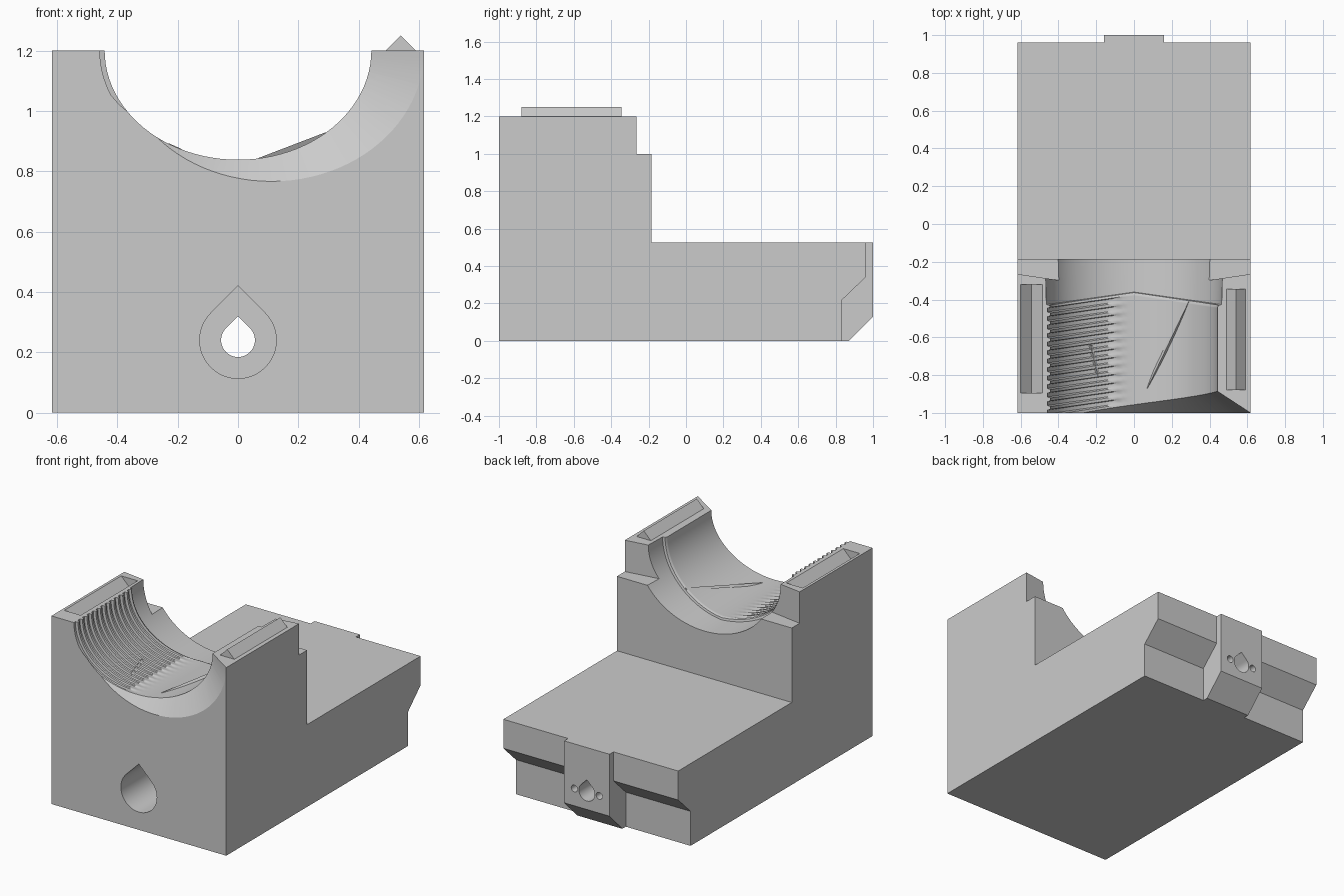
import bpy, bmesh
from math import sin, cos, pi, radians, sqrt

if "Cube" in bpy.data.objects:
    bpy.data.objects.remove(bpy.data.objects["Cube"], do_unlink=True)

grey = bpy.data.materials.new("plain grey")
grey.use_nodes = True
grey.diffuse_color = (0.6, 0.6, 0.6, 1)
grey.node_tree.nodes["Principled BSDF"].inputs["Base Color"].default_value = (0.6, 0.6, 0.6, 1)


def loft(name, rings):
    """Closed solid through rings with equal point counts."""
    bm = bmesh.new()
    rows = [[bm.verts.new(p) for p in ring] for ring in rings]
    n = len(rows[0])
    for a, b in zip(rows, rows[1:]):
        for i in range(n):
            j = (i + 1) % n
            bm.faces.new((a[i], a[j], b[j], b[i]))
    bm.faces.new(rows[0])
    bm.faces.new(rows[-1])
    bmesh.ops.recalc_face_normals(bm, faces=bm.faces)
    mesh = bpy.data.meshes.new(name)
    bm.to_mesh(mesh)
    bm.free()
    mesh.materials.append(grey)
    ob = bpy.data.objects.new(name, mesh)
    bpy.context.collection.objects.link(ob)
    return ob


def along_x(name, profile, x0, x1):
    return loft(name, [[(x, y, z) for y, z in profile] for x in (x0, x1)])


def along_y(name, profile, y0, y1):
    return loft(name, [[(x, y, z) for x, z in profile] for y in (y0, y1)])


def combine(ob, other, operation="DIFFERENCE"):
    other.hide_render = True
    mod = ob.modifiers.new("cut", "BOOLEAN")
    mod.operation, mod.object, mod.solver = operation, other, "EXACT"
    graph = bpy.context.evaluated_depsgraph_get()
    mesh = bpy.data.meshes.new_from_object(ob.evaluated_get(graph))
    ob.modifiers.clear()
    ob.data = mesh
    bpy.data.objects.remove(other, do_unlink=True)


def circle(cx, cz, r, n=24):
    return [(cx + r * cos(2 * pi * i / n), cz + r * sin(2 * pi * i / n)) for i in range(n)]


def teardrop(cz, r, n=36):
    arc = [radians(135 + 270 * i / n) for i in range(n + 1)]
    return [(r * cos(t), cz + r * sin(t)) for t in arc] + [(0, cz + r * sqrt(2))]


def ellipse_ring(cx, y, a, b, n=96):
    return [(cx + a * cos(2 * pi * i / n), y, TOP + b * sin(2 * pi * i / n)) for i in range(n)]


TOP, HALF = 1.2, 0.617

# Main block with undercut back, plus the locking tab
body = along_x("cradle_body", [(-1, 0), (-1, TOP), (-0.185, TOP), (-0.185, 0.525), (0.96, 0.525),
                               (0.96, 0.34), (0.835, 0.22), (0.835, 0)], -HALF, HALF)
combine(body, along_x("back_tab", [(0.7, 0), (0.7, 0.525), (1, 0.525), (1, 0.13), (0.87, 0)],
                      -0.16, 0.16), "UNION")

# Shelf behind the two uprights
shelf = [(0.7, -0.252), (0, -0.358), (-0.7, -0.252), (-0.7, 0), (0.7, 0)]
combine(body, loft("shelf_cutter", [[(x, y, z) for x, y in shelf] for z in (1, 1.4)]))


# Bore with a stepped back and partial thread on the right-hand wall
def bore_ring(y, grow, thread=0.0, slant=0.15):
    ring = []
    for x, _, z in ellipse_ring(0, y, 0.442, 0.362):
        fade = min(1, max(0, (-x - 0.05) / 0.2))
        s = 1 + (grow + thread * fade) / 0.442
        ring.append((x * s, y - slant * abs(x), TOP + (z - TOP) * s))
    return ring


rings = [bore_ring(0, 0.033, slant=0), bore_ring(-0.36, 0.022), bore_ring(-0.363, 0.006)]
for k in range(13):
    y = -0.375 - 0.045 * k
    rings += [bore_ring(y, 0, 0), bore_ring(y - 0.004, 0, 0.016),
              bore_ring(y - 0.024, 0, 0.016), bore_ring(y - 0.03, 0, 0)]
rings += [bore_ring(-1.2, 0, slant=0)]
combine(body, loft("bore_cutter", rings))

# Offset conical lead-in at the front of the bore
combine(body, loft("lead_in_cutter", [ellipse_ring(0.112, -1.01, 0.52, 0.448),
                                      ellipse_ring(0.09, -0.885, 0.35, 0.27)]))

# Teardrop hole, narrower towards the tab, with two pin holes
combine(body, along_y("wide_hole_cutter", teardrop(0.24, 0.127), -1.1, 0.7))
combine(body, along_y("narrow_hole_cutter", teardrop(0.24, 0.056), 0.6, 1.1))
for x in (-0.088, 0.088):
    combine(body, along_y("pin_hole_cutter", circle(x, 0.24, 0.022), 0.9, 1.1))

# Alignment groove on one upright, matching ridge on the other
combine(body, along_y("groove_cutter", [(-0.61, 1.21), (-0.542, 1.142), (-0.474, 1.21)], -0.895, -0.32))
ridge = along_y("alignment_ridge", [(0.49, 1.195), (0.49, 1.2), (0.54, 1.25), (0.59, 1.2), (0.59, 1.195)],
                -0.88, -0.345)


# Thin slivers bridging the floor of the bore
def sliver(name, p, q, width):
    rows = []
    for x, y in (p, q):
        z = TOP - 0.362 * sqrt(1 - (x / 0.442) ** 2)
        rows.append([(x - width, y, z - 0.012), (x, y, z + 0.002), (x + width, y, z - 0.012)])
    return loft(name, rows)


slivers = [sliver("long_sliver", (0.07, -0.87), (0.29, -0.41), 0.012),
           sliver("short_sliver", (-0.19, -0.81), (-0.23, -0.64), 0.012)]

# Smooth curved walls, crisp edges
bpy.ops.object.select_all(action="DESELECT")
body.select_set(True)
bpy.context.view_layer.objects.active = body
bpy.ops.object.shade_smooth_by_angle(angle=radians(30))
